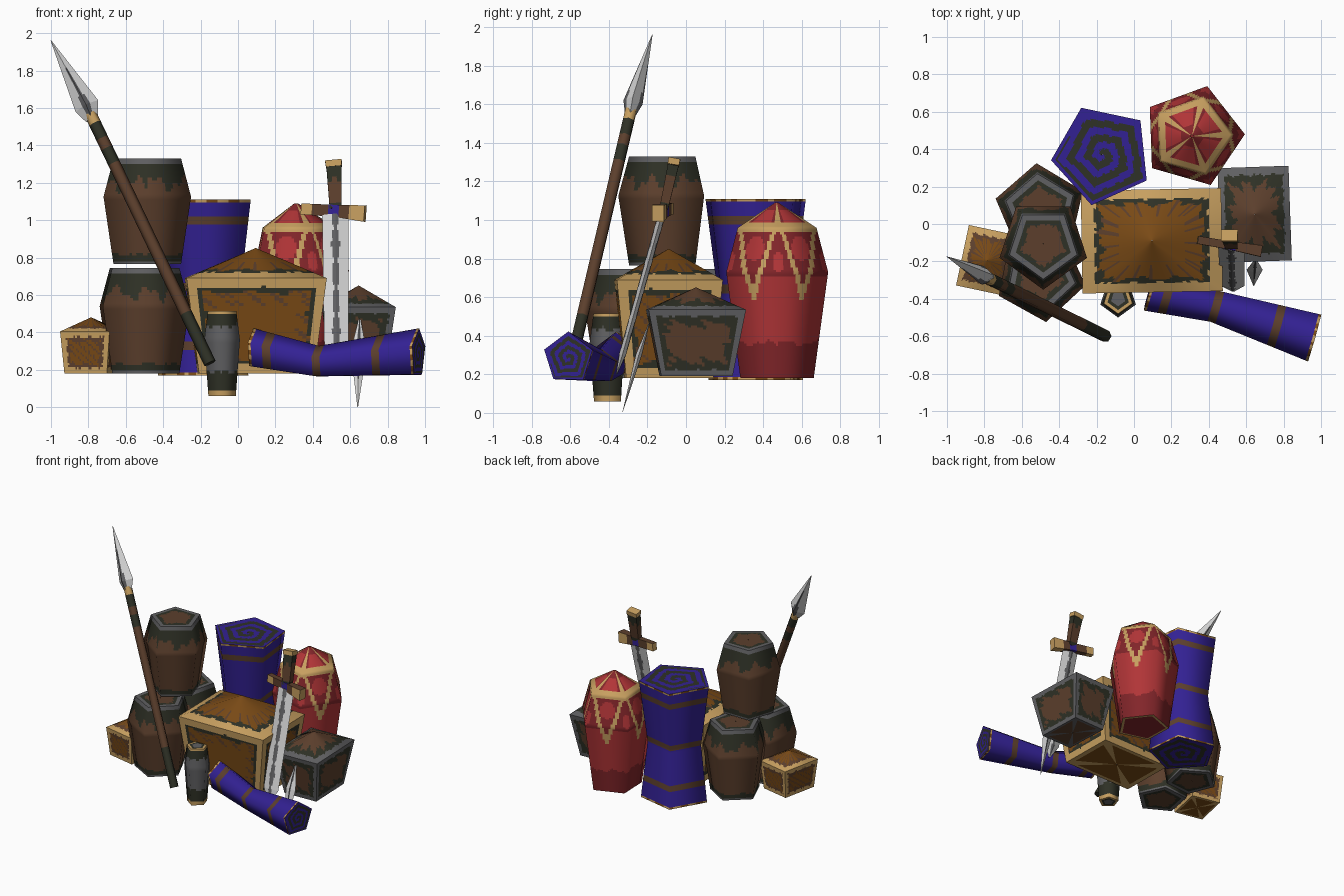
import bpy, bmesh
from math import sin, cos, pi, radians
from mathutils import Vector

if "Cube" in bpy.data.objects:
    bpy.data.objects.remove(bpy.data.objects["Cube"])

# Flat colours, given as sRGB bytes
PALETTE = {
    "dark": (50, 52, 42), "wood": (92, 65, 48), "ochre": (120, 75, 28),
    "tan": (198, 158, 96), "iron": (96, 96, 98), "blue": (54, 38, 146),
    "red": (176, 56, 58), "dark_red": (130, 42, 46), "silver": (212, 212, 212),
}
KEYS = list(PALETTE)
MATERIALS = []
for key, rgb in PALETTE.items():
    m = bpy.data.materials.new(key)
    m.use_nodes = True
    colour = tuple((c / 255) ** 2.2 for c in rgb) + (1,)
    m.diffuse_color = colour
    bsdf = m.node_tree.nodes["Principled BSDF"]
    bsdf.inputs["Base Color"].default_value = colour
    bsdf.inputs["Roughness"].default_value = 0.9
    MATERIALS.append(m)


def plain(key):
    return lambda u, v: key


def wobble(u):
    """Ragged hand-painted edge, between -1 and 1."""
    return 0.6 * sin(u * 8.3) + 0.4 * sin(u * 19.7 + 1)


def tube(name, sections, rule, cap=None, sides=5, rot=0, first=0, scale=(1, 1),
         cols=10, step=0.03, cap_rings=8, smooth=True):
    """Polygonal body through (x, y, z, radius) sections.
    rule(u, v) colours the walls: u counts sides around, v runs 0-1 along.
    cap(u, rho) colours the ends: rho runs 0 at the middle to 1 at the rim."""
    sec = [Vector(s) for s in sections]
    start, end = sec[0].xyz, sec[-1].xyz
    axis = (end - start).normalized()
    ex = Vector((0, 1, 0)).cross(axis).normalized()
    ey = axis.cross(ex)
    ca, sa = cos(radians(rot)), sin(radians(rot))
    ex, ey = ex * ca + ey * sa, ey * ca - ex * sa

    def corner(i):
        a = first + 2 * pi * i / sides
        return ex * (cos(a) * scale[0]) + ey * (sin(a) * scale[1])

    count = sides * cols
    spokes = [corner(j // cols).lerp(corner(j // cols + 1), j % cols / cols)
              for j in range(count)]
    bm, normals = bmesh.new(), []

    def band(rings, paint, soft):
        rows = []
        for k, (centre, r, v) in enumerate(rings):
            lo, hi = rings[max(k - 1, 0)], rings[min(k + 1, len(rings) - 1)]
            run, rise = (hi[0] - lo[0]).dot(axis), hi[1] - lo[1]
            row = []
            for d in spokes:
                row.append(bm.verts.new(centre + d * r))
                n = d.normalized() * run - axis * (rise * d.length)
                normals.append(n.normalized() if soft else Vector((0, 0, 0)))
            rows.append(row)
        for k in range(len(rows) - 1):
            v = (rings[k][2] + rings[k + 1][2]) / 2
            for j in range(count):
                n = (j + 1) % count
                f = bm.faces.new((rows[k][j], rows[k][n], rows[k + 1][n], rows[k + 1][j]))
                f.material_index = KEYS.index(paint((j + 0.5) / cols, v))
                f.smooth = soft

    rings = []
    for a, b in zip(sec, sec[1:]):
        n = max(1, round((b - a).length / step))
        rings += [a.lerp(b, k / n) for k in range(n)]
    rings.append(sec[-1])
    total = (end - start).length
    band([(q.xyz, q.w, (q.xyz - start).dot(axis) / total) for q in rings], rule, smooth)
    if cap:
        disc = [max(k / cap_rings, 0.01) for k in range(cap_rings + 1)]
        band([(start, sec[0].w * k, k) for k in disc], cap, False)
        band([(end, sec[-1].w * k, k) for k in reversed(disc)], cap, False)

    mesh = bpy.data.meshes.new(name)
    bm.to_mesh(mesh)
    bm.free()
    for m in MATERIALS:
        mesh.materials.append(m)
    if smooth:
        mesh.normals_split_custom_set_from_vertices(normals)
    obj = bpy.data.objects.new(name, mesh)
    bpy.context.collection.objects.link(obj)


# Barrels
def barrel_paint(u, v):
    if v > 0.96 or v < 0.02:
        return "iron"
    return "dark" if v > 0.76 + 0.09 * wobble(u) or v < 0.09 + 0.02 * wobble(u) else "wood"


def barrel_lid(u, rho):
    return "iron" if rho > 0.82 else "dark" if rho > 0.64 + 0.06 * wobble(u) else "wood"


for name, x, y, z, rot in (("back_barrel", -0.5, 0.08, 0.18, 23),
                           ("front_barrel", -0.5, -0.28, 0.18, -11),
                           ("upper_barrel", -0.485, -0.105, 0.765, -90)):
    tube(name, [(x, y, z, 0.19), (x, y, z + 0.36, 0.246), (x, y, z + 0.565, 0.19)],
         barrel_paint, barrel_lid, rot=rot, cols=16, step=0.015, cap_rings=16)


# Crates with tapered walls and low pyramid lids
def crate(name, x, y, half, heights, taper, rot, colours, width, border):
    z0, z1, z2 = heights
    frame, edge, panel = colours

    def paint(u, d):
        if d < width + 0.006 * wobble(u * 3):
            return frame
        ragged = width + border * (1 + 0.7 * wobble(u * 2))
        if d < ragged:
            return edge
        # worn streaks running in from the border
        return "wood" if wobble(u * 4) > 0.45 and d < width + 4 * border else panel

    def wall(u, v):
        s, side = u % 1, half[int(u) % 2] * 2
        h = z1 - z0
        return paint(u + v, min(min(s, 1 - s) * side, v * h, (1 - v) * h))

    def lid(u, v):
        return paint(u, v * min(half))

    def base(u, rho):
        return frame if rho > 0.82 or abs(u % 1 - 0.5) > 0.4 else panel

    k = 2 ** 0.5
    common = dict(sides=4, rot=rot, first=pi / 4, scale=half, cols=30)
    tube(name + "_body", [(x, y, z0, k * taper), (x, y, z1, k)], wall, base,
         smooth=False, step=0.015, **common)
    tube(name + "_lid", [(x, y, z1, k), (x, y, z2, 0.01)], lid, step=0.05, **common)


crate("large_chest", 0.095, -0.09, (0.375, 0.275), (0.18, 0.69, 0.85), 0.82, 1,
      ("tan", "dark", "ochre"), 0.052, 0.025)
crate("grey_crate", 0.645, 0.052, (0.19, 0.253), (0.19, 0.535, 0.65), 0.73, 2,
      ("iron", "dark", "wood"), 0.033, 0.042)
crate("small_crate", -0.785, -0.195, (0.135, 0.165), (0.18, 0.405, 0.48), 0.86, -12,
      ("tan", "wood", "ochre"), 0.03, 0.02)


# Cloth rolls with spiral ends
def spiral(u, rho):
    if rho > 0.9:
        return "blue"
    return "dark" if (rho * 3 + u / 5 + 0.06 * wobble(u)) % 1 < 0.52 else "blue"


def strapped(*places):
    def paint(u, v):
        if v > 0.985 or v < 0.015:
            return "tan" if wobble(u * 2) > 0 else "ochre"
        return "wood" if any(abs(v - p) < 0.025 for p in places) else "blue"
    return paint


tube("standing_roll", [(-0.17, 0.37, 0.17, 0.26), (-0.17, 0.37, 0.62, 0.21),
                       (-0.17, 0.37, 1.11, 0.275)],
     strapped(0.17, 0.5, 0.88), spiral, rot=42, step=0.015, cap_rings=24)
tube("lying_roll", [(0.08, -0.36, 0.31, 0.112), (0.43, -0.44, 0.238, 0.09),
                    (0.965, -0.61, 0.285, 0.137)],
     strapped(0.1, 0.4, 0.77), spiral, rot=180, step=0.015, cap_rings=24)


# Red urn with pennant pattern and spoked top
def urn_paint(u, v):
    s = abs(u % 1 - 0.5)
    if v > 0.86:
        if v < 0.885 or s > 0.42:
            return "tan"
        return "dark_red" if s > 0.3 or v > 0.96 else "red"
    if v > 0.835:
        return "tan"
    if v > 0.42:
        gap = s - 0.42 * (v - 0.42) / 0.4
        if -0.1 < gap < 0:
            return "tan"
        blob = (s / 0.2) ** 2 + ((v - 0.74) / 0.07) ** 2 < 1
        corner_blob = ((0.5 - s) / 0.12) ** 2 + ((v - 0.66) / 0.06) ** 2 < 1
        if gap < 0:
            return "red" if blob else "dark_red"
        return "red" if v < 0.58 or corner_blob else "dark_red"
    return "dark_red" if v < 0.2 + 0.02 * wobble(u) else "red"


tube("urn", [(0.31, 0.47, 0.18, 0.2), (0.315, 0.47, 0.73, 0.278),
             (0.31, 0.47, 0.96, 0.215), (0.31, 0.47, 1.09, 0.01)],
     urn_paint, lambda u, rho: "tan" if rho > 0.85 else "dark_red", rot=2,
     cols=20, step=0.012)


# Small flask
def flask_paint(u, v):
    if v < 0.07 or v > 0.95:
        return "tan"
    return "dark" if v < 0.28 + 0.03 * wobble(u) or v > 0.82 + 0.03 * wobble(u) else "iron"


tube("flask", [(-0.085, -0.4, 0.06, 0.077), (-0.085, -0.4, 0.36, 0.1),
               (-0.085, -0.4, 0.515, 0.08)],
     flask_paint, lambda u, rho: "tan" if rho > 0.8 else "dark" if rho > 0.5 else "iron",
     rot=-90, step=0.015)


# Spear
def shaft_paint(u, v):
    if v > 0.95:
        return "tan"
    return "dark" if v > 0.8 and not 0.86 < v < 0.89 or v < 0.2 else "wood"


def blade_paint(u, v):
    s = abs(u % 2 - 1)
    return "iron" if s < 0.4 * (1 - v) - 0.05 else "silver"


tube("spear_shaft", [(-0.15, -0.6, 0.235, 0.033), (-0.79, -0.285, 1.57, 0.033)],
     shaft_paint, plain("dark"), sides=6, cols=1)
tube("spear_head", [(-0.78, -0.29, 1.54, 0.035), (-0.808, -0.275, 1.61, 0.068),
                    (-1, -0.175, 1.96, 0.002)],
     blade_paint, plain("iron"), sides=4, scale=(1, 0.75), cols=6, smooth=False)

# Dagger blade, point down
tube("dagger_blade", [(0.65, -0.19, 0.47, 0.006), (0.645, -0.245, 0.3, 0.045),
                      (0.64, -0.33, 0, 0.002)],
     blade_paint, plain("iron"), sides=4, scale=(0.95, 0.35), cols=6, smooth=False)


# Sword, leaning back with its point down
def sword_paint(u, v):
    return "iron" if abs(u % 2 - 1) < 0.22 + 0.12 * wobble(v * 4) else "silver"


def guard_paint(u, v):
    if 0.42 < v < 0.58:
        return "blue"
    return "wood" if 0.2 < v < 0.74 or int(u) == 1 else "tan"


def grip_paint(u, v):
    return "dark" if v > 0.72 + 0.1 * wobble(u) or v < 0.15 else "wood"


tube("sword_blade", [(0.53, -0.36, 0.2, 0.008), (0.527, -0.33, 0.3, 0.065),
                     (0.52, -0.125, 1.03, 0.07)],
     sword_paint, plain("iron"), sides=4, scale=(1, 0.28), cols=8, smooth=False)
hilt = dict(sides=4, first=pi / 4, cols=3, smooth=False)
tube("sword_guard", [(0.34, -0.085, 1.06, 0.042), (0.515, -0.115, 1.05, 0.045),
                     (0.68, -0.145, 1.035, 0.062)],
     guard_paint, plain("tan"), scale=(1, 0.7), **hilt)
tube("sword_grip", [(0.522, -0.115, 1.06, 0.045), (0.513, -0.066, 1.285, 0.057)],
     grip_paint, plain("dark"), scale=(1, 0.7), **hilt)
tube("sword_pommel", [(0.513, -0.066, 1.285, 0.06), (0.51, -0.06, 1.318, 0.063)],
     plain("tan"), plain("tan"), scale=(1, 0.7), **hilt)
